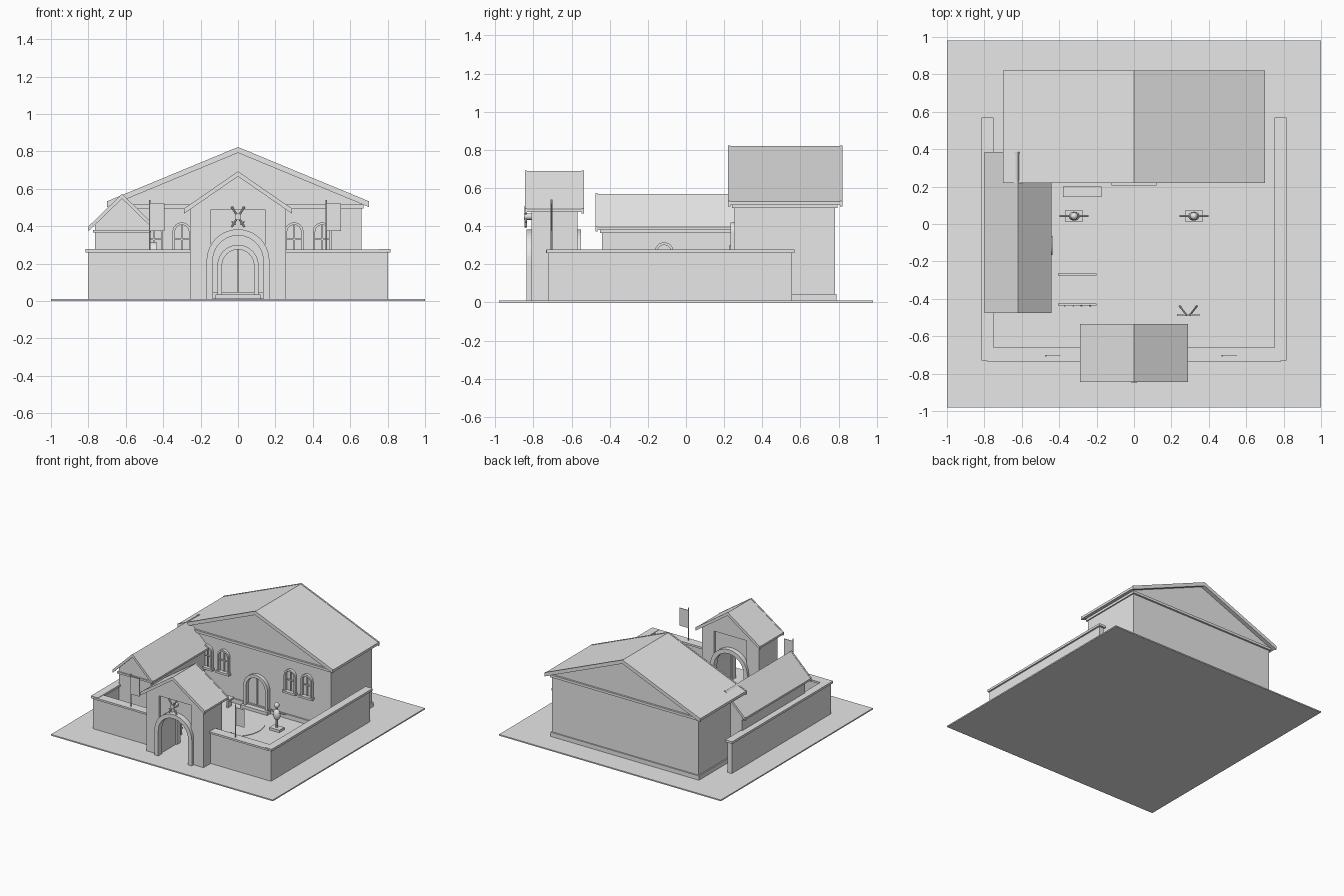
import bpy, bmesh, math
from mathutils import Matrix, Vector

cube = bpy.data.objects.get("Cube")
if cube:
    bpy.data.objects.remove(cube)

stone = bpy.data.materials.new("pale_grey")
stone.use_nodes = True
GREY = (0.8, 0.8, 0.8, 1)
stone.diffuse_color = GREY
stone.node_tree.nodes["Principled BSDF"].inputs["Base Color"].default_value = GREY
G = 0.01  # ground top


def finish(name, bm, smooth=False):
    bmesh.ops.recalc_face_normals(bm, faces=bm.faces)
    for f in bm.faces:
        f.smooth = smooth
    mesh = bpy.data.meshes.new(name)
    bm.to_mesh(mesh)
    bm.free()
    mesh.materials.append(stone)
    obj = bpy.data.objects.new(name, mesh)
    bpy.context.collection.objects.link(obj)
    return obj


def prism(name, pts, a, b, axis="y"):
    """Extrude a (u, z) outline from a to b along y or x."""
    bm = bmesh.new()
    place = (lambda u, z: (u, a, z)) if axis == "y" else (lambda u, z: (a, u, z))
    face = bm.faces.new([bm.verts.new(place(u, z)) for u, z in pts])
    new = bmesh.ops.extrude_face_region(bm, geom=[face])["geom"]
    shift = Vector((0, b - a, 0) if axis == "y" else (b - a, 0, 0))
    bmesh.ops.translate(bm, vec=shift, verts=[v for v in new if isinstance(v, bmesh.types.BMVert)])
    return finish(name, bm)


def box(name, x0, x1, y0, y1, z0, z1):
    return prism(name, [(x0, z0), (x1, z0), (x1, z1), (x0, z1)], y0, y1)


def rod(name, p, q, r, r2=None, sides=10):
    p, q = Vector(p), Vector(q)
    d = q - p
    bm = bmesh.new()
    mat = Matrix.Translation((p + q) / 2) @ d.to_track_quat("Z", "Y").to_matrix().to_4x4()
    bmesh.ops.create_cone(bm, cap_ends=True, segments=sides, radius1=r,
                          radius2=r if r2 is None else r2, depth=d.length, matrix=mat)
    return finish(name, bm)


def ball(name, loc, size):
    bm = bmesh.new()
    mat = Matrix.Translation(loc) @ Matrix.Diagonal((*size, 1))
    bmesh.ops.create_uvsphere(bm, u_segments=16, v_segments=10, radius=1, matrix=mat)
    return finish(name, bm, True)


def arch(c, r, spring, base, n=20):
    """Outline of an arch from its left foot over to its right foot."""
    arc = [(c - r * math.cos(math.pi * i / n), spring + r * math.sin(math.pi * i / n))
           for i in range(n + 1)]
    return [(c - r, base)] + arc + [(c + r, base)]


def arch_frame(name, c, r_out, r_in, spring, base, a, b, axis="y"):
    return prism(name, arch(c, r_out, spring, base) + arch(c, r_in, spring, base)[::-1], a, b, axis)


def roof(name, c, w, eave, ridge, t, y0, y1):
    """Gabled slab with slightly deeper boards at both ends."""
    def chevron(thick, lift):
        return [(c - w, eave + lift), (c, ridge + lift), (c + w, eave + lift),
                (c + w, eave - thick), (c, ridge - thick), (c - w, eave - thick)]
    prism(name, chevron(t, 0), y0 + 0.005, y1 - 0.005)
    prism(name + "_front_board", chevron(t + 0.008, 0.003), y0, y0 + 0.012)
    prism(name + "_back_board", chevron(t + 0.008, 0.003), y1 - 0.012, y1)


def gabled_body(name, c, bw, w, eave, ridge, t, y0, y1, base=G):
    top = ridge - t - (ridge - eave) * bw / w
    prism(name, [(c - bw, base), (c + bw, base), (c + bw, top), (c, ridge - t), (c - bw, top)], y0, y1)


def window(name, c):
    arch_frame(name + "_frame", c, 0.05, 0.037, 0.37, 0.24, 0.232, 0.26)
    box(name + "_sill", c - 0.06, c + 0.06, 0.222, 0.26, 0.225, 0.242)
    box(name + "_mullion", c - 0.004, c + 0.004, 0.246, 0.26, 0.24, 0.405)
    box(name + "_crossbar", c - 0.04, c + 0.04, 0.246, 0.26, 0.325, 0.333)


# Ground and practice ring
box("ground", -1, 1, -0.98, 0.98, 0, G)
rod("practice_ring", (0, -0.05, G), (0, -0.05, 0.014), 0.23, sides=48)

# Main hall
gabled_body("hall_body", 0, 0.66, 0.70, 0.53, 0.82, 0.02, 0.255, 0.78)
roof("hall_roof", 0, 0.70, 0.53, 0.82, 0.02, 0.22, 0.82)
box("hall_plinth", -0.67, 0.67, 0.245, 0.79, G, 0.045)
box("hall_cornice", -0.67, 0.67, 0.24, 0.795, 0.495, 0.515)
arch_frame("hall_door_frame", 0, 0.11, 0.085, 0.19, G, 0.225, 0.26)
box("hall_door_split", -0.004, 0.004, 0.246, 0.26, G, 0.275)
box("hall_step", -0.12, 0.12, 0.205, 0.26, G, 0.035)
for i, x in enumerate((-0.45, -0.30, 0.30, 0.45)):
    window(f"hall_window_{i + 1}", x)

# Side house
gabled_body("side_house_body", -0.62, 0.145, 0.18, 0.395, 0.57, 0.015, -0.44, 0.37)
roof("side_house_roof", -0.62, 0.18, 0.395, 0.57, 0.015, -0.475, 0.385)
box("side_house_cornice", -0.775, -0.465, -0.45, 0.37, 0.365, 0.38)
arch_frame("side_house_door_frame", -0.115, 0.05, 0.036, 0.265, G, -0.48, -0.437, "x")

# Gatehouse
roof("gate_roof", 0, 0.29, 0.49, 0.69, 0.016, -0.845, -0.535)
gabled_body("gate_gable", 0, 0.255, 0.29, 0.49, 0.69, 0.016, -0.81, -0.57, 0.488)
opening = arch(0, 0.145, 0.215, G)
prism("gate_wall", opening + [(0.2, G), (0.2, 0.49), (-0.2, 0.49), (-0.2, G)], -0.79, -0.59)
for name, y0, y1 in (("front", -0.835, -0.785), ("back", -0.595, -0.55)):
    arch_frame(f"gate_{name}_arch", 0, 0.168, 0.135, 0.215, G, y0, y1)

# Paired piers, walls and banners
for side, s in (("left", 1), ("right", -1)):
    def mirrored_box(name, x0, x1, *rest):
        box(f"{side}_{name}", *sorted((s * x0, s * x1)), *rest)
    mirrored_box("gate_pier", 0.145, 0.257, -0.81, -0.57, G, 0.495)
    mirrored_box("front_wall", 0.25, 0.78, -0.72, -0.675, G, 0.262)
    mirrored_box("front_wall_cap", 0.25, 0.785, -0.735, -0.66, 0.26, 0.275)
    mirrored_box("side_wall", 0.765, 0.802, -0.72, 0.555, G, 0.262)
    mirrored_box("side_wall_cap", 0.752, 0.815, -0.73, 0.57, 0.26, 0.278)
    x = s * 0.472
    rod(f"{side}_banner_pole", (x, -0.705, 0.27), (x, -0.705, 0.54), 0.005)
    box(f"{side}_banner", x, x + 0.08, -0.707, -0.703, 0.375, 0.52)

# Crossed blades and boss above the gate
for s in (-1, 1):
    rod("emblem_blade", (-0.035 * s, -0.84, 0.395), (0.035 * s, -0.84, 0.505), 0.006)
    rod("emblem_guard", (-0.035 * s, -0.84, 0.425), (-0.012 * s, -0.84, 0.41), 0.004)
rod("emblem_boss", (0, -0.848, 0.45), (0, -0.785, 0.45), 0.017, sides=20)

# Training dummies
for x in (-0.32, 0.32):
    box("dummy_base", x - 0.045, x + 0.045, 0.01, 0.075, G, 0.03)
    rod("dummy_post", (x, 0.042, 0.03), (x, 0.042, 0.2), 0.008)
    ball("dummy_torso", (x, 0.042, 0.135), (0.03, 0.024, 0.045))
    ball("dummy_head", (x, 0.042, 0.21), (0.02, 0.02, 0.022))
    rod("dummy_arms", (x - 0.077, 0.042, 0.155), (x + 0.077, 0.042, 0.155), 0.006)

# Bench
box("bench_top", -0.38, -0.175, 0.145, 0.2, 0.07, 0.085)
for x in (-0.36, -0.21):
    box("bench_leg", x, x + 0.015, 0.15, 0.195, G, 0.07)

# Weapon racks
for y in (-0.27, -0.43):
    for x in (-0.39, -0.21):
        rod("rack_post", (x, y, G), (x, y, 0.14), 0.006)
    for z in (0.06, 0.13):
        box("rack_rail", -0.405, -0.2, y - 0.005, y + 0.005, z, z + 0.01)
for i in range(4):
    x = -0.37 + i * 0.045
    rod("rack_weapon", (x, -0.437, 0.02), (x, -0.437, 0.17), 0.005, 0.003)

# Small stand with leaning spears
box("stand_rail", 0.23, 0.35, -0.492, -0.482, 0.1, 0.11)
for s in (-1, 1):
    rod("stand_leg", (0.29 + 0.05 * s, -0.487, G), (0.29 + 0.05 * s, -0.487, 0.11), 0.005)
    rod("stand_spear", (0.29 + 0.045 * s, -0.44, G), (0.29 + 0.01 * s, -0.485, 0.18), 0.005)
